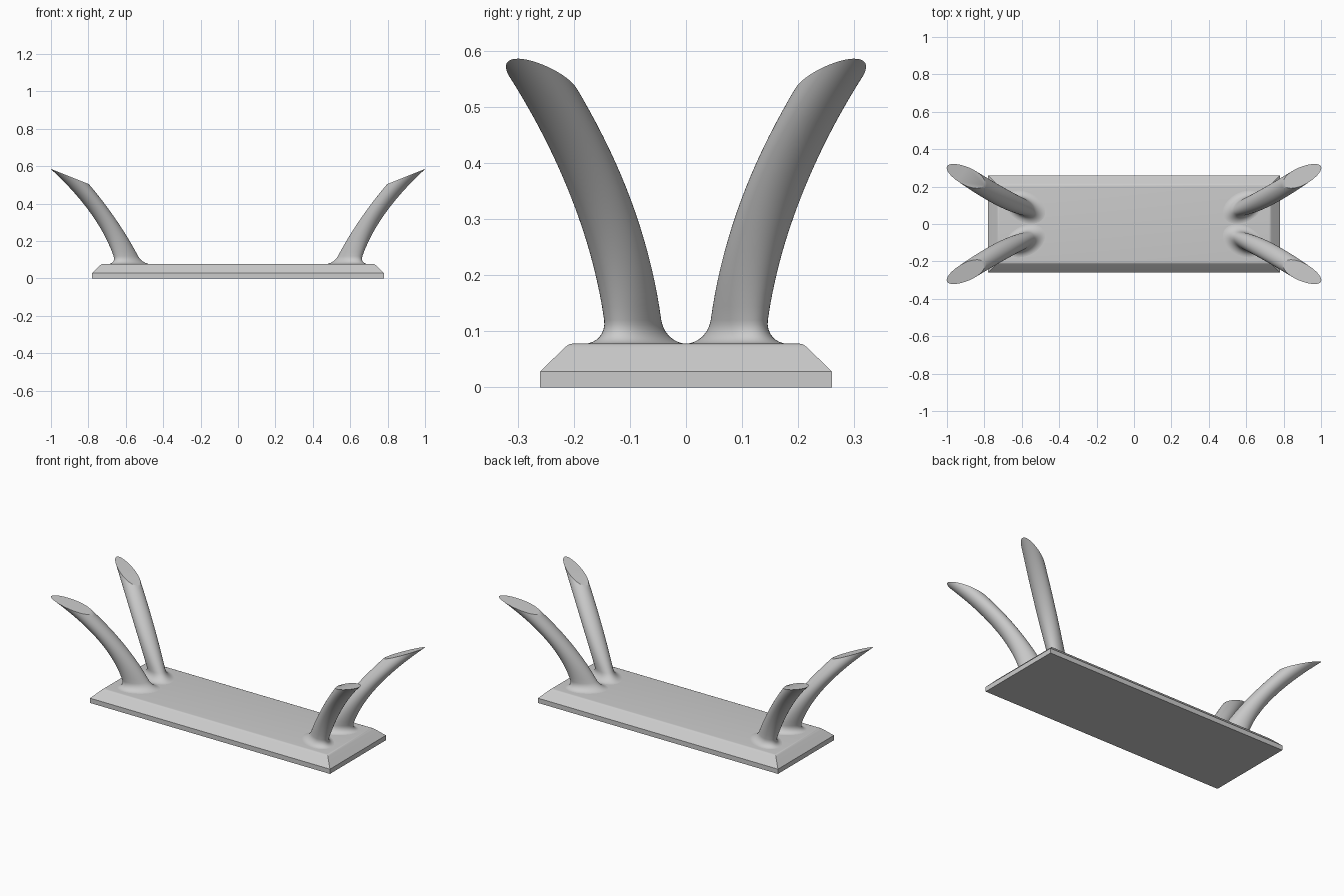
import bpy, bmesh, math
from mathutils import Vector

if "Cube" in bpy.data.objects:
    bpy.data.objects.remove(bpy.data.objects["Cube"])

grey = bpy.data.materials.new("plain_grey")
grey.use_nodes = True
colour = (0.6, 0.6, 0.6, 1)
grey.diffuse_color = colour
grey.node_tree.nodes["Principled BSDF"].inputs["Base Color"].default_value = colour

TOP = 0.078      # height of the base plate
FILLET = 0.042   # radius of the flare where an arm meets the plate
SIDES = 48


def loft(bm, rings):
    """Skin a list of point rings and cap both ends."""
    loops = [[bm.verts.new(p) for p in ring] for ring in rings]
    n = len(loops[0])
    for a, b in zip(loops, loops[1:]):
        for i in range(n):
            j = (i + 1) % n
            bm.faces.new((a[i], a[j], b[j], b[i]))
    bm.faces.new(loops[0])
    bm.faces.new(loops[-1])


def finish(bm, name, angle):
    bmesh.ops.recalc_face_normals(bm, faces=bm.faces)
    mesh = bpy.data.meshes.new(name)
    bm.to_mesh(mesh)
    bm.free()
    mesh.materials.append(grey)
    ob = bpy.data.objects.new(name, mesh)
    bpy.context.collection.objects.link(ob)
    bpy.ops.object.select_all(action="DESELECT")
    ob.select_set(True)
    bpy.context.view_layer.objects.active = ob
    bpy.ops.object.shade_smooth_by_angle(angle=math.radians(angle))


# Base plate: upright rim, sloped sides, softly rounded top edge
def plate_ring(inset, z):
    x, y = 0.78 - inset, 0.26 - inset
    return [(-x, -y, z), (x, -y, z), (x, y, z), (-x, y, z)]


bm = bmesh.new()
profile = [(0, 0), (0, 0.028), (0.044, 0.071), (0.049, 0.075), (0.054, 0.0773), (0.06, TOP)]
loft(bm, [plate_ring(*p) for p in profile])
finish(bm, "base_plate", 30)


# Arms: outward-curving stems with a flared foot and a slanted cut tip
def arm_ring(z, flare, sx, sy):
    u = z - TOP - FILLET
    cx = 0.6 + 0.44 * u + 0.6 * u * u
    cy = 0.095 + 0.14 * u + 0.56 * u * u
    along = 0.071 - 0.12 * u + 0.26 * u * u + flare
    across = 0.043 + 0.06 * u - 0.11 * u * u + flare
    c, s = math.cos(math.radians(29)), math.sin(math.radians(29))
    ring = []
    for i in range(SIDES):
        a = math.tau * i / SIDES
        p, q = along * math.cos(a), across * math.sin(a)
        ring.append((sx * (cx + p * c - q * s), sy * (cy + p * s + q * c), z))
    return ring


def build_arm(name, sx, sy):
    rings = []
    for k in range(9):
        t = math.pi / 2 * (1 - k / 8)
        z = TOP - 0.0004 + FILLET * (1 - math.sin(t))
        rings.append(arm_ring(z, FILLET * (1 - math.cos(t)), sx, sy))
    steps = 24
    for k in range(1, steps + 1):
        rings.append(arm_ring(0.12 + 0.56 * k / steps, 0, sx, sy))
    bm = bmesh.new()
    loft(bm, rings)
    cut = bmesh.ops.bisect_plane(
        bm, geom=bm.verts[:] + bm.edges[:] + bm.faces[:],
        plane_co=Vector((sx * 0.8, 0, 0.505)),
        plane_no=Vector((-sx * 0.4, 0, 1)), clear_outer=True)
    rim = [e for e in cut["geom_cut"] if isinstance(e, bmesh.types.BMEdge)]
    bmesh.ops.holes_fill(bm, edges=rim, sides=0)
    finish(bm, name, 30)


for sx, side in ((1, "left"), (-1, "right")):
    for sy, end in ((-1, "front"), (1, "back")):
        build_arm(f"{end}_{side}_arm", sx, sy)
